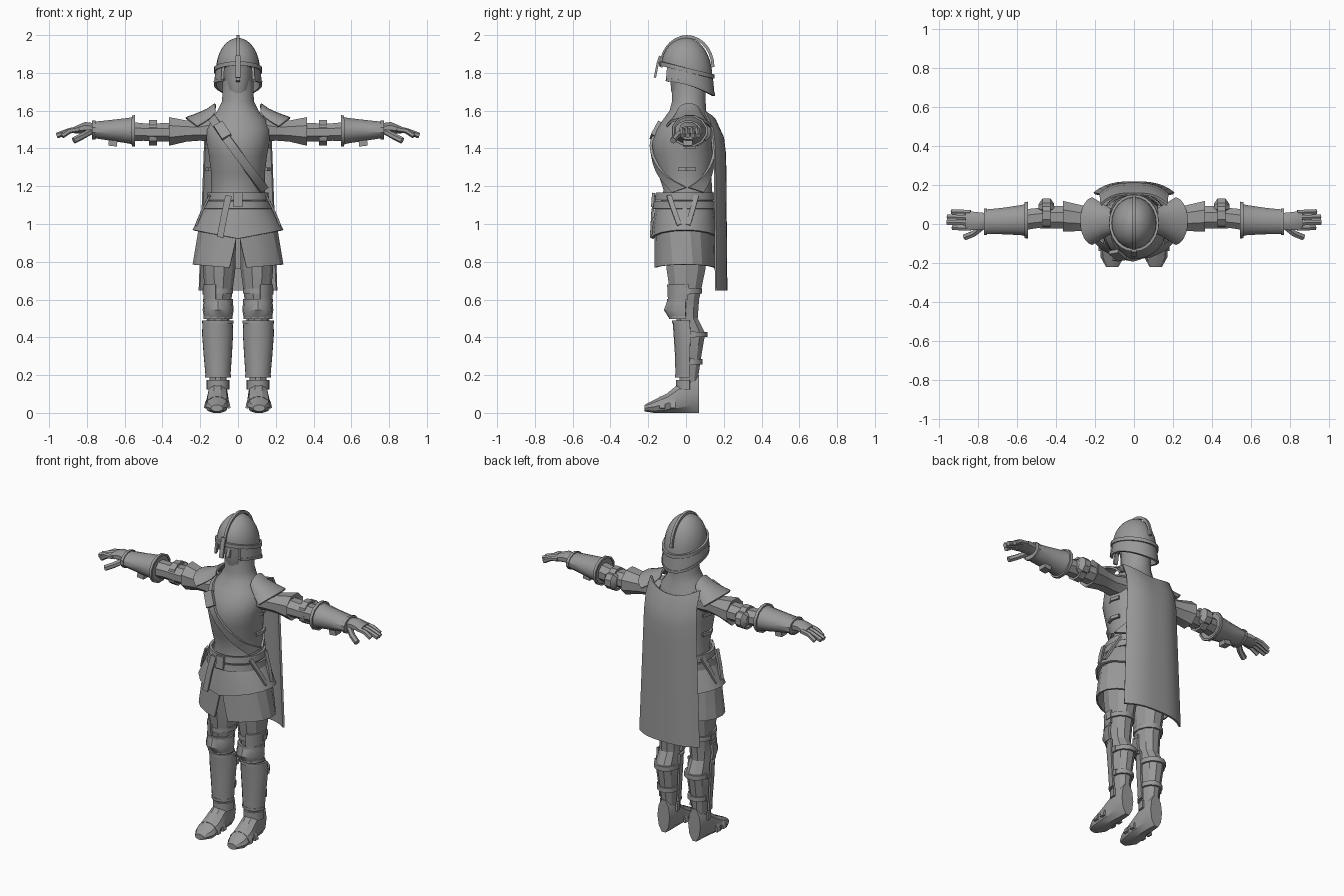
import bpy, bmesh, math
from math import sin, cos, pi
from mathutils import Vector

if "Cube" in bpy.data.objects:
    bpy.data.objects.remove(bpy.data.objects["Cube"])

steel = bpy.data.materials.new("grey_steel")
steel.diffuse_color = (0.32, 0.32, 0.32, 1)
steel.use_nodes = True
steel.node_tree.nodes["Principled BSDF"].inputs["Base Color"].default_value = steel.diffuse_color


def finish(name, bm, thick=0, mirror=False, angle=35):
    me = bpy.data.meshes.new(name)
    bmesh.ops.recalc_face_normals(bm, faces=bm.faces)
    bm.to_mesh(me)
    bm.free()
    me.materials.append(steel)
    ob = bpy.data.objects.new(name, me)
    bpy.context.collection.objects.link(ob)
    bpy.context.view_layer.objects.active = ob
    if thick:
        m = ob.modifiers.new("thickness", 'SOLIDIFY')
        m.thickness, m.offset = thick, 0
        bpy.ops.object.modifier_apply(modifier=m.name)
    if mirror:
        m = ob.modifiers.new("mirror", 'MIRROR')
        m.use_mirror_merge = False
        bpy.ops.object.modifier_apply(modifier=m.name)
    ob.data.polygons.foreach_set("use_smooth", [True] * len(ob.data.polygons))
    ob.data.set_sharp_from_angle(angle=math.radians(angle))
    return ob


def grid(name, f, nu, nv, closed=False, cap=False, **kw):
    """Surface from f(u, v), u and v in 0..1."""
    bm = bmesh.new()
    cols = nu if closed else nu + 1
    rows = [[bm.verts.new(f(i / nu, j / nv)) for i in range(cols)] for j in range(nv + 1)]
    for a, b in zip(rows, rows[1:]):
        for i in range(nu):
            k = (i + 1) % cols
            bm.faces.new((a[i], a[k], b[k], b[i]))
    if cap:
        bm.faces.new(rows[0][::-1])
        bm.faces.new(rows[-1])
    return finish(name, bm, **kw)


def loft(name, secs, n=8, axis='z', arc=None, **kw):
    """Elliptic sections (position, c1, c2, r1, r2) along an axis; angle 0 is the front."""
    a0, a1 = arc or (0, 2 * pi)

    def f(u, v):
        p, c1, c2, r1, r2 = secs[round(v * (len(secs) - 1))]
        a = a0 + (a1 - a0) * u + (0 if arc else pi / n)
        s, t = c1 + r1 * sin(a), c2 - r2 * cos(a)
        return {'z': (s, t, p), 'x': (p, s, t), 'y': (s, p, max(t, 0))}[axis]
    return grid(name, f, n, len(secs) - 1, closed=not arc, cap=not arc and not kw.get('thick'), **kw)


def sweep(name, pts, w, h, up=(0, 0, 1), closed=False, n=4, **kw):
    """Bar along a path; w is across, h is along the up vector."""
    P = [Vector(p) for p in pts]
    m, bm, rows = len(P), bmesh.new(), []
    for i, p in enumerate(P):
        a = P[i - 1] if closed or i else p
        b = P[(i + 1) % m] if closed or i < m - 1 else p
        t = (b - a).normalized()
        s = t.cross(Vector(up)).normalized()
        q = s.cross(t)
        k = 1.414 / 2
        rows.append([bm.verts.new(p + s * w * k * cos(2 * pi * (j + .5) / n) + q * h * k * sin(2 * pi * (j + .5) / n))
                     for j in range(n)])
    for i in range(m if closed else m - 1):
        a, b = rows[i], rows[(i + 1) % m]
        for j in range(n):
            bm.faces.new((a[j], a[(j + 1) % n], b[(j + 1) % n], b[j]))
    if not closed:
        bm.faces.new(rows[0][::-1])
        bm.faces.new(rows[-1])
    return finish(name, bm, **kw)


def ring(cx, cy, z, rx, ry, a0=0, a1=2 * pi, n=16):
    return [(cx + rx * sin(a0 + (a1 - a0) * i / n), cy - ry * cos(a0 + (a1 - a0) * i / n), z) for i in range(n + 1)]


# Torso with the mail collar
TORSO = [(1.06, 0, 0, .16, .15), (1.18, 0, .01, .143, .13), (1.27, 0, -.008, .145, .143), (1.36, 0, -.015, .155, .158),
         (1.43, 0, -.022, .168, .16), (1.5, 0, -.01, .172, .146), (1.55, 0, 0, .15, .125), (1.6, 0, .01, .11, .098),
         (1.65, 0, .015, .085, .09), (1.76, 0, .015, .082, .09)]
loft("torso", TORSO, 20)


def on_torso(x, z, side):
    for a, b in zip(TORSO, TORSO[1:]):
        if a[0] <= z <= b[0]:
            t = (z - a[0]) / (b[0] - a[0])
            c, rx, ry = [a[k] + (b[k] - a[k]) * t for k in (2, 3, 4)]
            return (x, c + side * (ry * math.sqrt(max(0, 1 - (x / rx) ** 2)) + .006), z)


# Diagonal chest strap, front and back, with buckle
for side, label in ((-1, "front"), (1, "back")):
    def strap(u, v):
        z = 1.57 - .39 * u
        return on_torso((1.37 - z) / 1.38 + (v - .5) * .036, z + (v - .5) * .026, side)
    grid("chest_strap_" + label, strap, 14, 1, thick=.014)
sweep("chest_buckle", [(-.105, -.142, 1.53), (-.06, -.18, 1.46)], .055, .02, up=(0, -1, .3))
for z in (1.38, 1.26):
    sweep("side_lacing", [(.15, -.04, z + .03), (.165, .0, z + .03), (.15, .05, z + .03)], .015, .02, mirror=True)

# Head and helmet
loft("face", [(1.665, 0, -.035, .03, .03), (1.71, 0, -.02, .06, .062), (1.77, 0, 0, .075, .085),
              (1.87, 0, 0, .085, .1)], 12)
sweep("nose", [(0, -.08, 1.8), (0, -.1, 1.755)], .02, .02, up=(0, -1, 0))


def brow(a):
    return 1.815 + .035 * cos(a)


def dome(u, v):
    a, e = 2 * pi * u, v * pi / 2 * .97
    return (.116 * sin(a) * cos(e), .005 - .134 * cos(a) * cos(e), brow(a) + (1.985 - brow(a)) * sin(e))


grid("helmet_dome", dome, 24, 8, closed=True, cap=True)
sweep("helmet_brow_band", [(.12 * sin(a), .005 - .139 * cos(a), brow(a)) for a in [pi * i / 12 for i in range(24)]],
      .016, .022, closed=True)
sweep("helmet_crest", [(0, .005 - .138 * cos(e), 1.83 + .162 * sin(e)) for e in [pi * i / 14 for i in range(15)]],
      .016, .016, up=(1, 0, 0))
sweep("nose_guard", [(0, -.137, 1.89), (0, -.15, 1.85), (0, -.165, 1.775)], .026, .012, up=(0, -1, 0))


def guard(u, v):
    a = .75 + (2 * pi - 1.5) * u
    back = (1 - cos(a)) / 2
    low = 1.765 - .08 * back ** 2
    k = 1 + .07 * v
    return (.114 * sin(a) * k, .005 - .132 * cos(a) * k, brow(a) + (low - brow(a)) * v)


grid("helmet_neck_guard", guard, 20, 3, thick=.01)
sweep("helmet_neck_band", [guard(i / 20, 1) for i in range(21)], .014, .016)
sweep("helmet_cheek_band", [guard(0, i / 3) for i in range(4)], .014, .016, up=(0, -1, 0), mirror=True)

# Belts, armoured skirt and cloth skirt
for name, z, rx, ry in (("upper_belt", 1.145, .155, .15), ("lower_belt", 1.1, .168, .16)):
    loft(name, [(z - .02, 0, -.004, rx + .004, ry + .004), (z + .02, 0, -.004, rx, ry)], 20, thick=.016)
sweep("belt_buckle", [(0, -.172, 1.165), (0, -.178, 1.09)], .05, .015, up=(0, -1, 0))


def faulds(u, v):
    a = 2 * pi * u
    z = .922 + .045 * abs(sin(a))
    k = v ** .85
    return ((.16 + .075 * k) * sin(a), -.006 - (.15 + .022 * k) * cos(a), 1.1 + (z - 1.1) * v)


grid("armour_skirt", faulds, 16, 3, closed=True, thick=.012)


def cloth(u, v):
    gap = .19 * v
    a = gap + (2 * pi - 2 * gap) * u
    return ((.208 + .028 * v) * sin(a), -.006 - (.155 + .005 * v) * cos(a), .97 - (.205 - .02 * abs(sin(a))) * v)


grid("cloth_skirt", cloth, 18, 3, thick=.01, angle=20)
sweep("belt_tail", [(-.05, -.165, 1.15), (-.07, -.178, 1.06), (-.095, -.185, .93)], .034, .012, up=(0, -1, 0))
for y0, y1 in ((-.09, -.035), (.055, .01)):
    sweep("hip_strap", [(.15, y0, 1.15), (.19, (y0 + y1) / 2, 1.07), (.222, y1, .995)], .026, .012, up=(1, 0, .4),
          mirror=True)


# Cape
def cape(u, v):
    s = 2 * u - 1
    top = 1.545 + .05 * s * s
    w = .17 + .035 * v
    return (s * w, .15 + .055 * (1 - abs(s) ** 3) + .008 * v - .05 * max(0, 1 - 8 * v), top + (.648 - top) * v)


grid("cape", cape, 14, 10, thick=.012)


# Shoulder plates
def shoulder(u, v):
    s = 2 * u - 1
    return (.12 + .155 * v * cos(s * .9), .015 + (.06 + .06 * v) * sin(s * 1.4),
            1.635 - .075 * v ** .7 - .045 * s * s)


grid("shoulder_plate", shoulder, 10, 4, thick=.012, mirror=True)

# Arms
loft("sleeve", [(.12, .02, 1.5, .085, .07), (.2, .02, 1.493, .07, .056), (.27, .03, 1.492, .072, .06),
                (.365, .04, 1.49, .085, .082), (.35, .04, 1.49, .06, .05)], 8, 'x', mirror=True, angle=20)
loft("upper_arm", [(.3, .035, 1.487, .064, .056), (.42, .035, 1.485, .062, .052), (.5, .03, 1.487, .056, .05),
                   (.58, .02, 1.49, .058, .055)], 8, 'x', mirror=True, angle=20)
loft("elbow_guard", [(.43, .045, 1.482, .062, .064), (.47, .045, 1.482, .062, .064)], 10, 'x', thick=.014, mirror=True)
loft("elbow_cop", [(.41, .085, 1.485, .02, .03), (.43, .09, 1.485, .045, .05), (.47, .09, 1.485, .045, .05),
                   (.49, .085, 1.485, .02, .03)], 8, 'x', mirror=True)
loft("gauntlet_cuff", [(.55, .02, 1.493, .088, .078), (.58, .02, 1.494, .08, .07), (.68, .015, 1.496, .07, .056),
                       (.77, .012, 1.498, .064, .044)], 12, 'x', mirror=True)
loft("cuff_rim", [(.545, .02, 1.493, .092, .08), (.562, .02, 1.493, .09, .079)], 12, 'x', thick=.012, mirror=True)
loft("wrist_rim", [(.755, .012, 1.498, .066, .046), (.772, .012, 1.498, .066, .046)], 12, 'x', thick=.01, mirror=True)
sweep("cuff_buckle", [(.64, .01, 1.425), (.685, .01, 1.43)], .05, .03, mirror=True)
loft("palm", [(.765, .015, 1.505, .045, .032), (.81, .015, 1.51, .05, .032), (.865, .018, 1.498, .054, .02)], 8, 'x',
     mirror=True)
for i, length in enumerate((.93, .96, .958, .935)):
    y = -.022 + .027 * i
    sweep("finger", [(.84, y, 1.502), (.89, y + .002, 1.494), (length, y + .004, 1.468)], .021, .021, n=6, mirror=True)
sweep("thumb", [(.78, -.015, 1.49), (.825, -.05, 1.465), (.87, -.068, 1.442)], .025, .025, n=6, mirror=True)

# Legs
loft("leg", [(.95, .1, 0, .09, .12), (.76, .1, 0, .086, .108), (.6, .103, -.005, .068, .078), (.5, .105, .005, .06, .06),
             (.42, .107, .03, .066, .075), (.3, .107, .022, .057, .062), (.19, .106, .015, .045, .052),
             (.08, .106, .015, .042, .05)], 10, mirror=True, angle=20)
for z, cy, rx, ry in ((.645, -.002, .076, .085), (.415, .03, .07, .08), (.27, .021, .058, .063)):
    loft("leg_strap", [(z - .014, .105, cy, rx, ry), (z + .014, .105, cy, rx, ry)], 12, thick=.012, mirror=True)
    sweep("leg_strap_buckle", [(.105 + rx, cy - .02, z), (.105 + rx, cy + .02, z)], .014, .034, mirror=True)
HALF = (-1.7, 1.7)
loft("thigh_plate", [(.6, .104, -.01, .072, .082), (.68, .102, -.006, .078, .09)], 8, arc=(.2, 1.8), thick=.012,
     mirror=True)
loft("knee_guard", [(.5, .105, -.01, .068, .07), (.545, .105, -.015, .076, .095), (.6, .105, -.01, .07, .08)], 6,
     arc=HALF, thick=.014, mirror=True)
loft("shin_guard", [(.19, .106, .01, .06, .06), (.3, .107, .012, .069, .064), (.42, .108, .015, .077, .075),
                    (.485, .108, .01, .074, .075)], 10, arc=HALF, thick=.012, mirror=True)
for name, z, cy, rx, ry in (("knee_rim", .505, -.01, .07, .073), ("knee_rim", .595, -.01, .073, .083),
                            ("shin_rim", .195, .01, .062, .062), ("shin_rim", .48, .01, .077, .078)):
    sweep(name, ring(.106, cy, z, rx, ry, *HALF, n=10), .014, .016, mirror=True)

# Armoured boots
loft("boot", [(.07, .106, .1, .042, .105), (.03, .106, .1, .052, .105), (-.04, .108, .075, .058, .082),
              (-.1, .11, .05, .063, .056), (-.17, .112, .032, .06, .038), (-.22, .112, .025, .032, .018)], 10, 'y',
     mirror=True, angle=25)
sweep("ankle_plate", ring(.106, .012, .15, .055, .06, *HALF, n=8), .012, .05, mirror=True)
for y, r, h in ((-.07, .064, .078), (-.125, .065, .06)):
    sweep("boot_plate", [(.11 + r * sin(a), y, .02 + h * cos(a)) for a in [-1.5 + .375 * i for i in range(9)]],
          .014, .03, up=(0, -1, 0), mirror=True)
